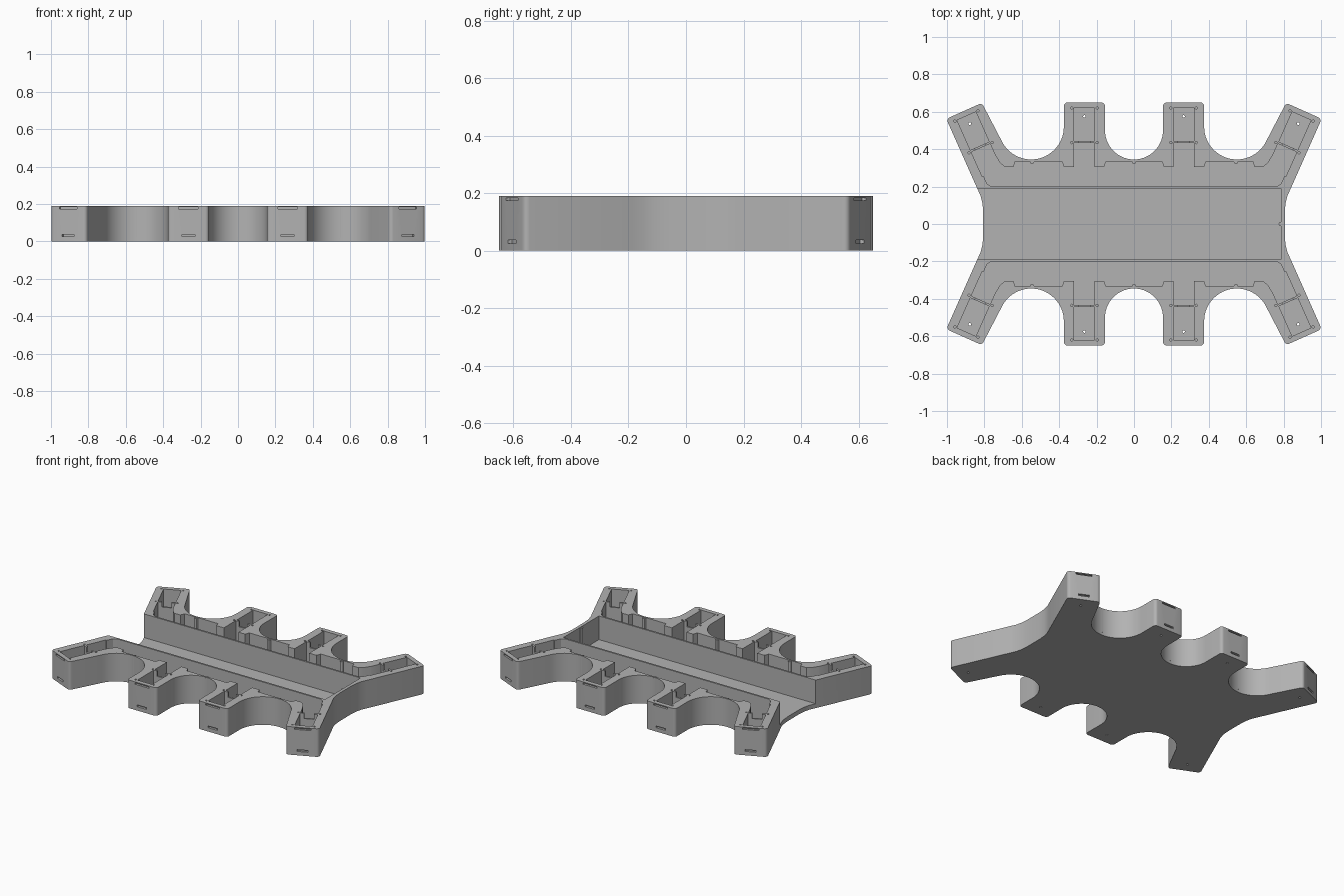
import bpy, bmesh
from math import radians, cos, sin
from mathutils import Vector

cube = bpy.data.objects.get("Cube")
if cube:
    bpy.data.objects.remove(cube, do_unlink=True)

TOP, FLOOR = 0.19, 0.03
CUT = TOP + 0.1

grey = bpy.data.materials.new("plain_grey")
grey.use_nodes = True
grey.diffuse_color = (0.45, 0.45, 0.45, 1)
for node in grey.node_tree.nodes:
    if node.type == 'BSDF_PRINCIPLED':
        node.inputs["Base Color"].default_value = grey.diffuse_color


def arc(cx, cy, r, a0, a1, n):
    angles = [radians(a0 + (a1 - a0) * i / n) for i in range(n + 1)]
    return [Vector((cx + r * cos(a), cy + r * sin(a))) for a in angles]


def prisms(name, parts):
    """One object made of upright prisms, each given as (outline, bottom, top)."""
    bm = bmesh.new()
    for pts, z0, z1 in parts:
        face = bm.faces.new([bm.verts.new((p[0], p[1], z0)) for p in pts])
        out = bmesh.ops.extrude_face_region(bm, geom=[face])
        bmesh.ops.translate(bm, vec=(0, 0, z1 - z0),
                            verts=[g for g in out["geom"] if isinstance(g, bmesh.types.BMVert)])
    bmesh.ops.recalc_face_normals(bm, faces=bm.faces)
    mesh = bpy.data.meshes.new(name)
    bm.to_mesh(mesh)
    bm.free()
    mesh.materials.append(grey)
    obj = bpy.data.objects.new(name, mesh)
    bpy.context.collection.objects.link(obj)
    return obj


def carve(target, parts):
    cutter = prisms("cutter", parts)
    mod = target.modifiers.new("carve", 'BOOLEAN')
    mod.operation, mod.solver, mod.object = 'DIFFERENCE', 'EXACT', cutter
    bpy.context.view_layer.objects.active = target
    bpy.ops.object.modifier_apply(modifier=mod.name)
    bpy.data.objects.remove(cutter, do_unlink=True)


class Leg:
    """Leg frame: u runs across the leg, v runs inward from its tip."""
    def __init__(self, x, y, angle, width):
        a = radians(angle)
        self.tip, self.half = Vector((x, y)), width / 2
        self.out, self.side = Vector((cos(a), sin(a))), Vector((sin(a), -cos(a)))

    def at(self, u, v):
        return self.tip + self.side * u - self.out * v

    def rect(self, u0, u1, v0, v1):
        return [self.at(u0, v0), self.at(u1, v0), self.at(u1, v1), self.at(u0, v1)]

    def disc(self, u, v, r, n=12):
        c = self.at(u, v)
        return arc(c.x, c.y, r, 0, 360 - 360 / n, n - 1)

    def rounded_tip(self, r=0.02):
        local = arc(r - self.half, -r, r, 180, 90, 5) + arc(self.half - r, -r, r, 90, 0, 5)
        return [self.at(p.x, -p.y) for p in local]


def flip(pts, sx, sy):
    return [Vector((p[0] * sx, p[1] * sy)) for p in pts]


mid_leg = Leg(0.265, 0.65, 90, 0.22)
end_leg = Leg(0.908, 0.605, 66, 0.21)

# Body outline: one quarter, then mirrored
quarter = arc(0, 0.5, 0.155, -90, 0, 14)[1:]
quarter += mid_leg.rounded_tip()
quarter += arc(0.55, 0.52, 0.175, 180, 336, 24)
quarter += end_leg.rounded_tip()
quarter += [end_leg.at(end_leg.half, 0.41), Vector((0.82, 0.15)),
            Vector((0.81, 0.11)), Vector((0.806, 0.06))]
right_half = quarter + flip(quarter, 1, -1)[::-1]
notch = Vector((0, 0.345))
outline = [notch] + right_half + [-notch] + flip(right_half, -1, 1)[::-1]
body = prisms("body_shell", [(outline, 0, TOP)])

# Central channel, open at the -x end
carve(body, [([(-0.95, -0.19), (0.785, -0.19), (0.785, 0.19), (-0.95, 0.19)], FLOOR, CUT)])

# Long side pockets behind thin dividing walls
edge = [(0.15, 0.335), (0.16, 0.305), (0.375, 0.305), (0.385, 0.335), (0.635, 0.335),
        (0.645, 0.305), (0.69, 0.305), (0.715, 0.325), (0.74, 0.365), (0.755, 0.38),
        (0.775, 0.386), (0.82, 0.368), (0.836, 0.352), (0.836, 0.325), (0.795, 0.235),
        (0.785, 0.215), (0.765, 0.202)]
pocket = edge + flip(edge, -1, 1)[::-1]
carve(body, [(flip(pocket, 1, sy), FLOOR, CUT) for sy in (1, -1)])

# Leg cavities, cross walls, mounting holes and tip slots
for sx in (1, -1):
    for sy in (1, -1):
        for leg in (mid_leg, end_leg):
            cavities = [(leg.rect(-0.055, 0.055, 0.03, 0.205), FLOOR, CUT),
                        (leg.rect(-0.055, 0.055, 0.217, 0.36), FLOOR, CUT)]
            details = [(leg.rect(-0.052, 0.052, -0.02, 0.015), 0.174, 0.184),
                       (leg.rect(-0.035, 0.035, -0.02, 0.015), 0.026, 0.038),
                       (leg.disc(0, 0.075, 0.007), -0.02, FLOOR + 0.02),
                       (leg.rect(-0.03, 0.03, 0.2, 0.222), 0.155, CUT)]
            details += [(leg.disc(u, v, 0.006), TOP - 0.02, CUT)
                        for u in (-0.068, 0.068) for v in (0.03, 0.215)]
            for group in (cavities, details):
                carve(body, [(flip(p, sx, sy), a, b) for p, a, b in group])

# Small half-round posts on the pocket walls, and one on the closed channel end
posts = [(arc(x, sy * 0.334, 0.012, 0, 330, 11), 0.02, TOP - 0.004)
         for x in (-0.545, 0, 0.545) for sy in (1, -1)]
posts.append((arc(0.785, 0, 0.012, 0, 330, 11), 0.02, TOP - 0.004))
wall_posts = prisms("wall_posts", posts)

# Raised rings around the floor holes
rings = [(flip(leg.disc(0, 0.075, 0.014, 16), sx, sy), 0.02, FLOOR + 0.008)
         for leg in (mid_leg, end_leg) for sx in (1, -1) for sy in (1, -1)]
hole_rings = prisms("hole_rings", rings)
carve(hole_rings, [(flip(leg.disc(0, 0.075, 0.007), sx, sy), -0.02, 0.1)
                   for leg in (mid_leg, end_leg) for sx in (1, -1) for sy in (1, -1)])

for obj in (body, wall_posts, hole_rings):
    bpy.ops.object.select_all(action='DESELECT')
    obj.select_set(True)
    bpy.context.view_layer.objects.active = obj
    bpy.ops.object.shade_smooth_by_angle(angle=radians(30))
